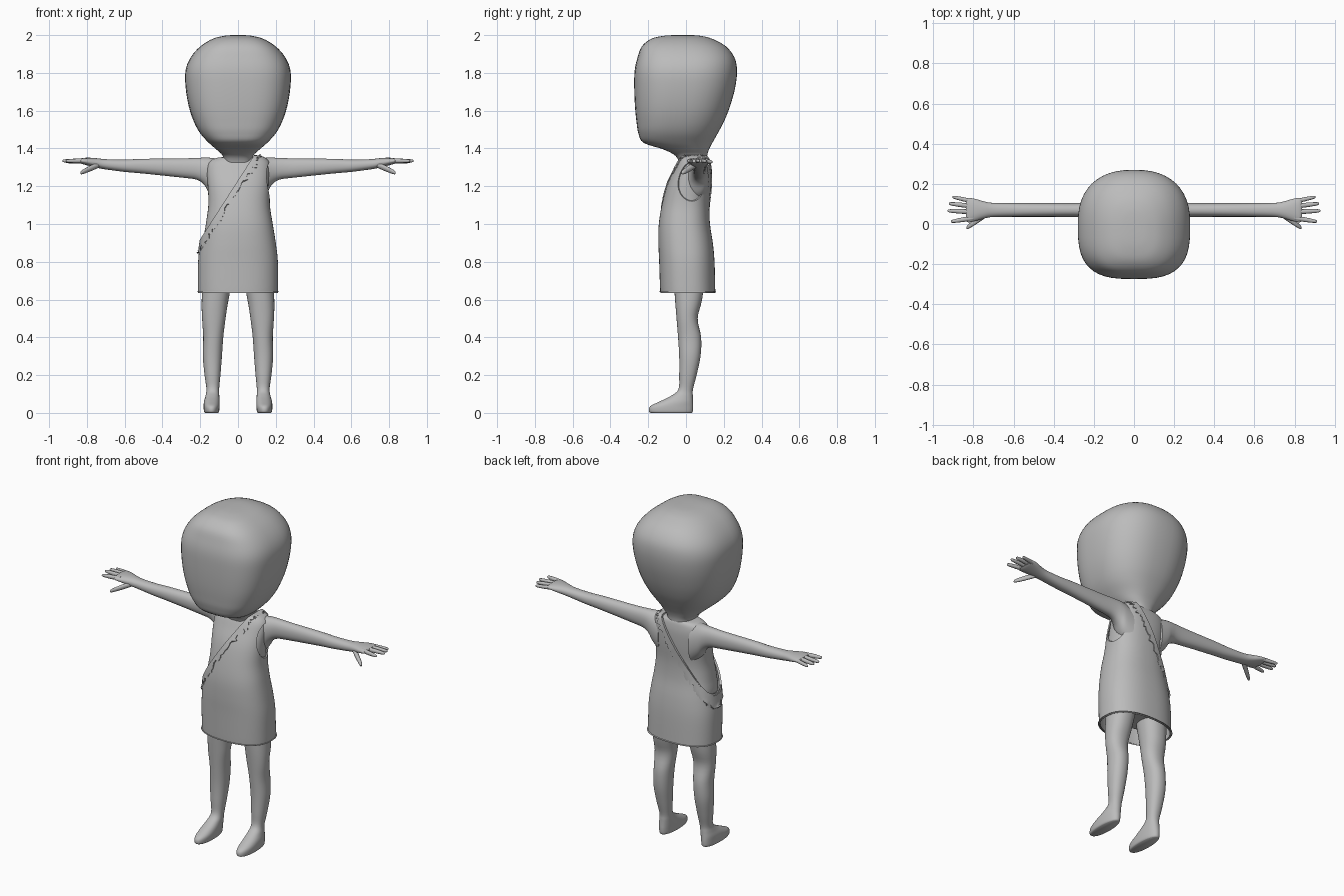
import bpy
import bmesh
import math
import random
from mathutils import Vector

random.seed(4)
cube = bpy.data.objects.get("Cube")
if cube:
    bpy.data.objects.remove(cube, do_unlink=True)

grey = bpy.data.materials.new("plain grey")
grey.use_nodes = True
COLOUR = (0.5, 0.5, 0.5, 1)
grey.diffuse_color = COLOUR
grey.node_tree.nodes["Principled BSDF"].inputs["Base Color"].default_value = COLOUR
parts = []


def spline(rows, steps):
    """Smoothly interpolate between the key sections."""
    out = []
    for i in range(len(rows) - 1):
        a, b, c, d = (rows[max(0, min(len(rows) - 1, i + k))] for k in (-1, 0, 1, 2))
        for s in range(steps):
            t = s / steps
            out.append([q + t * (r - p) / 2 + t * t * (p - 2.5 * q + 2 * r - s4 / 2)
                        + t ** 3 * (1.5 * (q - r) + (s4 - p) / 2)
                        for p, q, r, s4 in zip(a, b, c, d)])
    out.append(list(rows[-1]))
    return out


def loft(rows, axis="z", sides=32, steps=4, front=2.2, back=2.2, cap_start=True):
    """Skin rounded sections given as (position, low a, high a, low b, high b)."""
    bm = bmesh.new()
    rings = []
    for pos, a0, a1, b0, b1 in spline(rows, steps):
        ring = []
        for i in range(sides):
            angle = math.tau * i / sides
            c, s = math.cos(angle), math.sin(angle)
            power = 2 / (front if s < 0 else back)
            a = (a0 + a1) / 2 + (a1 - a0) / 2 * math.copysign(abs(c) ** power, c)
            b = (b0 + b1) / 2 + (b1 - b0) / 2 * math.copysign(abs(s) ** power, s)
            ring.append(bm.verts.new((a, b, pos) if axis == "z" else (pos, a, b)))
        rings.append(ring)
    for low, high in zip(rings, rings[1:]):
        for i in range(sides):
            j = (i + 1) % sides
            bm.faces.new((low[i], low[j], high[j], high[i]))
    bm.faces.new(rings[-1])
    if cap_start:
        bm.faces.new(rings[0])
    return bm


def finish(name, bm, side=1):
    for v in bm.verts:
        v.co.x *= side
    bmesh.ops.recalc_face_normals(bm, faces=bm.faces)
    mesh = bpy.data.meshes.new(name)
    bm.to_mesh(mesh)
    bm.free()
    mesh.materials.append(grey)
    obj = bpy.data.objects.new(name, mesh)
    bpy.context.collection.objects.link(obj)
    parts.append(obj)
    return obj


def even(rows, grow=0.0):
    """Sections that are symmetrical in x: (z, half width, front, back)."""
    return [(z, -w - grow, w + grow, f - grow, b + grow) for z, w, f, b in rows]


# Head and neck
head = [(1.31, .075, -.03, .11), (1.36, .08, -.055, .112), (1.395, .115, -.12, .122),
        (1.43, .155, -.225, .14), (1.48, .2, -.252, .168), (1.54, .233, -.262, .2),
        (1.62, .26, -.27, .232), (1.72, .277, -.274, .26), (1.81, .278, -.272, .27),
        (1.88, .252, -.257, .257), (1.94, .2, -.234, .212), (1.98, .135, -.185, .14),
        (1.996, .075, -.12, .08), (2, .03, -.06, .03)]
finish("head", loft(even(head), sides=48, front=3, back=2.4))

# Torso
torso = [(.7, .15, -.08, .1), (.9, .18, -.13, .13), (1, .17, -.13, .115),
         (1.1, .157, -.115, .112), (1.2, .16, -.09, .12), (1.28, .165, -.055, .122),
         (1.325, .155, -.035, .117), (1.348, .12, -.02, .11), (1.355, .07, -.01, .1)]
finish("torso", loft(even(torso), sides=48, front=2.4, back=2.4))

# One-shouldered dress, cut along a diagonal from left shoulder to right waist
dress_rows = [(.64, .21, -.135, .155), (.65, .212, -.137, .155), (.8, .211, -.142, .151),
              (.9, .2, -.146, .142), (1, .184, -.144, .127), (1.1, .169, -.128, .124),
              (1.2, .171, -.102, .132), (1.28, .173, -.068, .133), (1.33, .165, -.045, .128),
              (1.358, .13, -.03, .12), (1.366, .07, -.02, .11)]
slant = Vector((-.42, 0, .27)).normalized()
edge_point = Vector((.07, 0, 1.34))


def cut(bm, point, upper):
    cut_geom = bmesh.ops.bisect_plane(
        bm, geom=bm.verts[:] + bm.edges[:] + bm.faces[:], dist=1e-5, plane_co=point,
        plane_no=slant, clear_outer=upper, clear_inner=not upper)["geom_cut"]
    return [g for g in cut_geom if isinstance(g, bmesh.types.BMVert)]


def dress_shell(grow):
    bm = loft(even(dress_rows, grow), sides=64, front=2.4, back=2.4, cap_start=False)
    cut(bm, edge_point, True)
    return bm


dress = finish("dress", dress_shell(0))
fringe_bm = dress_shell(.005)
for v in cut(fringe_bm, edge_point - slant * .03, False):
    v.co -= slant * random.uniform(-.012, .02)
fringe = finish("torn_dress_edge", fringe_bm)

# Thicken the cloth and open the left armhole
bm = bmesh.new()
bmesh.ops.create_uvsphere(bm, u_segments=32, v_segments=16, radius=1)
for v in bm.verts:
    v.co = Vector((.21 + .1 * v.co.x, .04 + .1 * v.co.y, 1.225 + .118 * v.co.z))
cutter = finish("armhole_cutter", bm)
parts.remove(cutter)
cutter.hide_render = True
for cloth in (dress, fringe):
    thick = cloth.modifiers.new("cloth", "SOLIDIFY")
    thick.thickness = .007
    thick.offset = -1
    hole = cloth.modifiers.new("armhole", "BOOLEAN")
    hole.operation = "DIFFERENCE"
    hole.solver = "EXACT"
    hole.object = cutter
bpy.context.view_layer.update()
graph = bpy.context.evaluated_depsgraph_get()
for cloth in (dress, fringe):
    baked = bpy.data.meshes.new_from_object(cloth.evaluated_get(graph))
    cloth.modifiers.clear()
    cloth.data = baked
bpy.data.objects.remove(cutter, do_unlink=True)

# Arms and palms run along x, legs and feet along z
arm = [(.1, -.02, .122, 1.11, 1.345), (.15, .005, .118, 1.16, 1.351),
       (.18, .02, .113, 1.208, 1.351), (.22, .03, .108, 1.235, 1.35),
       (.3, .035, .105, 1.246, 1.347), (.5, .036, .104, 1.267, 1.345),
       (.6, .036, .104, 1.276, 1.341), (.7, .035, .105, 1.289, 1.343),
       (.745, .028, .112, 1.297, 1.348), (.79, .015, .125, 1.308, 1.351),
       (.825, .008, .13, 1.318, 1.349), (.838, .02, .12, 1.325, 1.342)]
leg = [(0, .105, .175, -.185, .03), (.008, .1, .18, -.196, .036), (.035, .097, .182, -.19, .038),
       (.06, .097, .18, -.14, .037), (.09, .099, .172, -.08, .036), (.125, .1, .167, -.04, .037),
       (.2, .093, .177, -.036, .056), (.3, .085, .186, -.036, .077), (.4, .078, .184, -.042, .08),
       (.5, .066, .19, -.05, .062), (.6, .05, .192, -.058, .085), (.78, .015, .18, -.07, .11)]

# Digits: base point, tip point, thickness
digits = {
    "little_finger": ((.8, .112, 1.333), (.905, .135, 1.328), .011),
    "ring_finger": ((.8, .088, 1.335), (.922, .102, 1.332), .012),
    "middle_finger": ((.8, .06, 1.335), (.93, .066, 1.334), .012),
    "index_finger": ((.8, .03, 1.335), (.912, .012, 1.334), .012),
    "thumb": ((.735, .05, 1.315), (.835, -.02, 1.27), .016),
}


def digit(base, tip, size):
    rows = []
    for t, scale in ((0, 1), (.5, .95), (.85, .75), (.97, .5), (1, .15)):
        p = Vector(base).lerp(Vector(tip), t)
        r = size * scale
        rows.append((p.x, p.y - r, p.y + r, p.z - r, p.z + r))
    return loft(rows, axis="x", sides=12, steps=2)


for label, side in (("left", 1), ("right", -1)):
    finish(label + "_arm", loft(arm, axis="x"), side)
    finish(label + "_leg", loft(leg), side)
    for name, (base, tip, size) in digits.items():
        finish(label + "_" + name, digit(base, tip, size), side)

# Smooth shading with crisp cloth edges
bpy.ops.object.select_all(action="DESELECT")
for obj in parts:
    obj.select_set(True)
bpy.context.view_layer.objects.active = parts[0]
bpy.ops.object.shade_smooth_by_angle(angle=math.radians(50))
